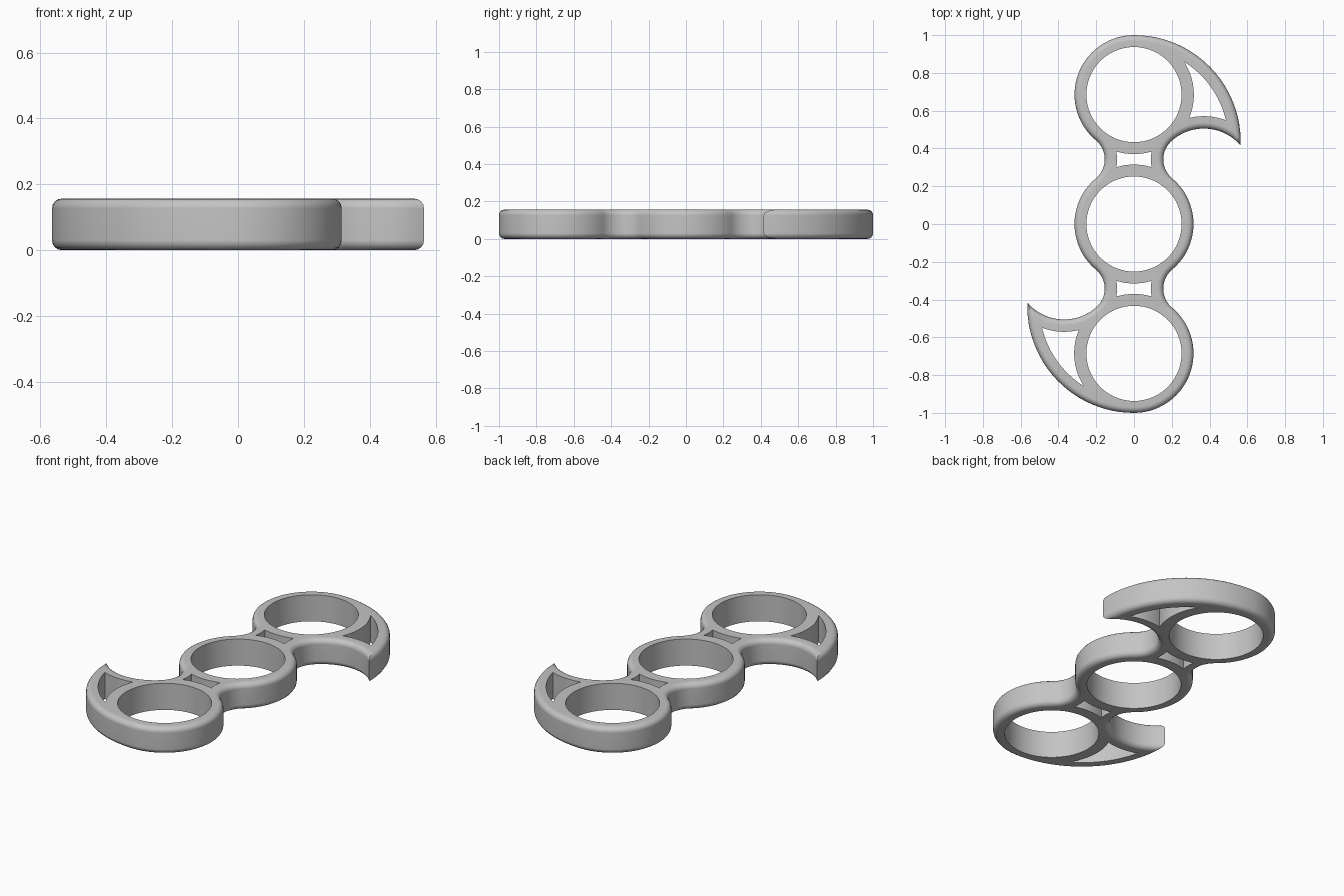
import bpy, bmesh, math
from mathutils import Vector

if "Cube" in bpy.data.objects:
    bpy.data.objects.remove(bpy.data.objects["Cube"])

HEIGHT, ROUND, STEPS = 0.157, 0.03, 4
RING_R, HOLE_R = 0.315, 0.252
MID, TOP = Vector((0, 0)), Vector((0, 0.685))             # finger ring centres
NECK_R, NECK_L = Vector((0.2865, 0.3425)), Vector((-0.2865, 0.3425))
HOOK, HOOK_R = Vector((0.37, 0.25)), 0.2555               # inner curve of the hook
BACK, BACK_R = Vector((0, 0.435)), 0.565                  # outer curve of the hook


def on(c, r, toward):
    """Point on a circle in the direction of another point."""
    return c + (toward - c).normalized() * r


def meet(c1, r1, c2, r2, near):
    """Crossing of two circles that lies closest to a point."""
    d = c2 - c1
    a = (r1 * r1 - r2 * r2 + d.length_squared) / (2 * d.length)
    h = math.sqrt(max(r1 * r1 - a * a, 0))
    u = d.normalized()
    side = Vector((-u.y, u.x)) * h
    return min((c1 + u * a + side, c1 + u * a - side),
               key=lambda p: (p - Vector(near)).length)


def trace(path):
    """Closed outline from (centre, start point, segments) arcs."""
    pts = []
    for i, (c, p, n) in enumerate(path):
        a, b = p - c, path[(i + 1) % len(path)][1] - c
        a0 = math.atan2(a.y, a.x)
        turn = (math.atan2(b.y, b.x) - a0 + math.pi) % (2 * math.pi) - math.pi
        for k in range(n):
            t = k / n
            r = a.length * (1 - t) + b.length * t
            ang = a0 + turn * t
            pts.append(c + Vector((math.cos(ang), math.sin(ang))) * r)
    return pts


def outline(d):
    """Outer contour moved inwards by d."""
    r = RING_R - d
    tangent = on(HOOK, HOOK_R + d, NECK_R)
    tip = meet(BACK, BACK_R - d, HOOK, HOOK_R + d, (0.565, 0.415))
    half = [
        (MID, on(MID, r, Vector((NECK_R.x, -NECK_R.y))), 20),
        (NECK_R, on(MID, r, NECK_R), 18),
        (HOOK, tangent, 18),
        (BACK, tip, 24),
        (TOP, Vector((0, 1 - d)), 28),
        (NECK_L, on(TOP, r, NECK_L), 18),
    ]
    return trace(half + [(-c, -p, n) for c, p, n in half])


def ring_hole(c):
    return [c + Vector((math.cos(a), math.sin(a))) * HOLE_R
            for a in (2 * math.pi * k / 64 for k in range(64))]


def hook_hole():
    rb, rr, rh = 0.5, 0.317, 0.321
    return trace([
        (BACK, meet(BACK, rb, TOP, rr, (0.265, 0.86)), 12),
        (HOOK, meet(BACK, rb, HOOK, rh, (0.485, 0.55)), 8),
        (TOP, meet(TOP, rr, HOOK, rh, (0.295, 0.565)), 12),
    ])


def neck_hole():
    r, s = RING_R, 0.197
    return trace([
        (TOP, meet(TOP, r, NECK_L, s, (-0.1, 0.385)), 8),
        (NECK_R, meet(TOP, r, NECK_R, s, (0.1, 0.385)), 6),
        (MID, meet(MID, r, NECK_R, s, (0.1, 0.3)), 8),
        (NECK_L, meet(MID, r, NECK_L, s, (-0.1, 0.3)), 6),
    ])


bm = bmesh.new()
bottom_edges, top_edges = [], []


def wall(layers):
    """Skin stacked (outline, height) loops and keep the rim edges."""
    rows = [[bm.verts.new((p.x, p.y, z)) for p in pts] for pts, z in layers]
    n = len(rows[0])
    for low, high in zip(rows, rows[1:]):
        for i in range(n):
            j = (i + 1) % n
            bm.faces.new((low[i], low[j], high[j], high[i]))
    for row, store in ((rows[0], bottom_edges), (rows[-1], top_edges)):
        store += [bm.edges.get((row[i], row[(i + 1) % n])) for i in range(n)]


# Rounded outer wall
profile = []
for k in range(STEPS + 1):
    a = math.pi / 2 * k / STEPS
    profile.append((ROUND * (1 - math.sin(a)), ROUND * (1 - math.cos(a))))
profile += [(d, HEIGHT - z) for d, z in reversed(profile)]
wall([(outline(d), z) for d, z in profile])

# Straight walls of the finger holes, hook cut-outs and neck cut-outs
holes = [ring_hole(c) for c in (MID, TOP, -TOP)]
for hole in (hook_hole(), neck_hole()):
    holes += [hole, [-p for p in hole]]
for hole in holes:
    wall([(hole, 0), (hole, HEIGHT)])

# Flat top and bottom faces around the holes
for edges, z in ((bottom_edges, -1), (top_edges, 1)):
    bmesh.ops.triangle_fill(bm, edges=edges, use_beauty=True, normal=(0, 0, z))
bmesh.ops.recalc_face_normals(bm, faces=bm.faces)

mesh = bpy.data.meshes.new("three_ring_grip")
bm.to_mesh(mesh)
bm.free()
grip = bpy.data.objects.new("three_ring_grip", mesh)
bpy.context.collection.objects.link(grip)

grey = bpy.data.materials.new("light_grey")
grey.diffuse_color = (0.55, 0.55, 0.55, 1)
grey.use_nodes = True
grey.node_tree.nodes["Principled BSDF"].inputs["Base Color"].default_value = grey.diffuse_color
mesh.materials.append(grey)

# Smooth rounded rim, crisp hole edges and hook tips
bpy.context.view_layer.objects.active = grip
grip.select_set(True)
bpy.ops.object.shade_smooth_by_angle(angle=math.radians(35))
weighted = grip.modifiers.new("flat_caps", 'WEIGHTED_NORMAL')
weighted.keep_sharp = True
